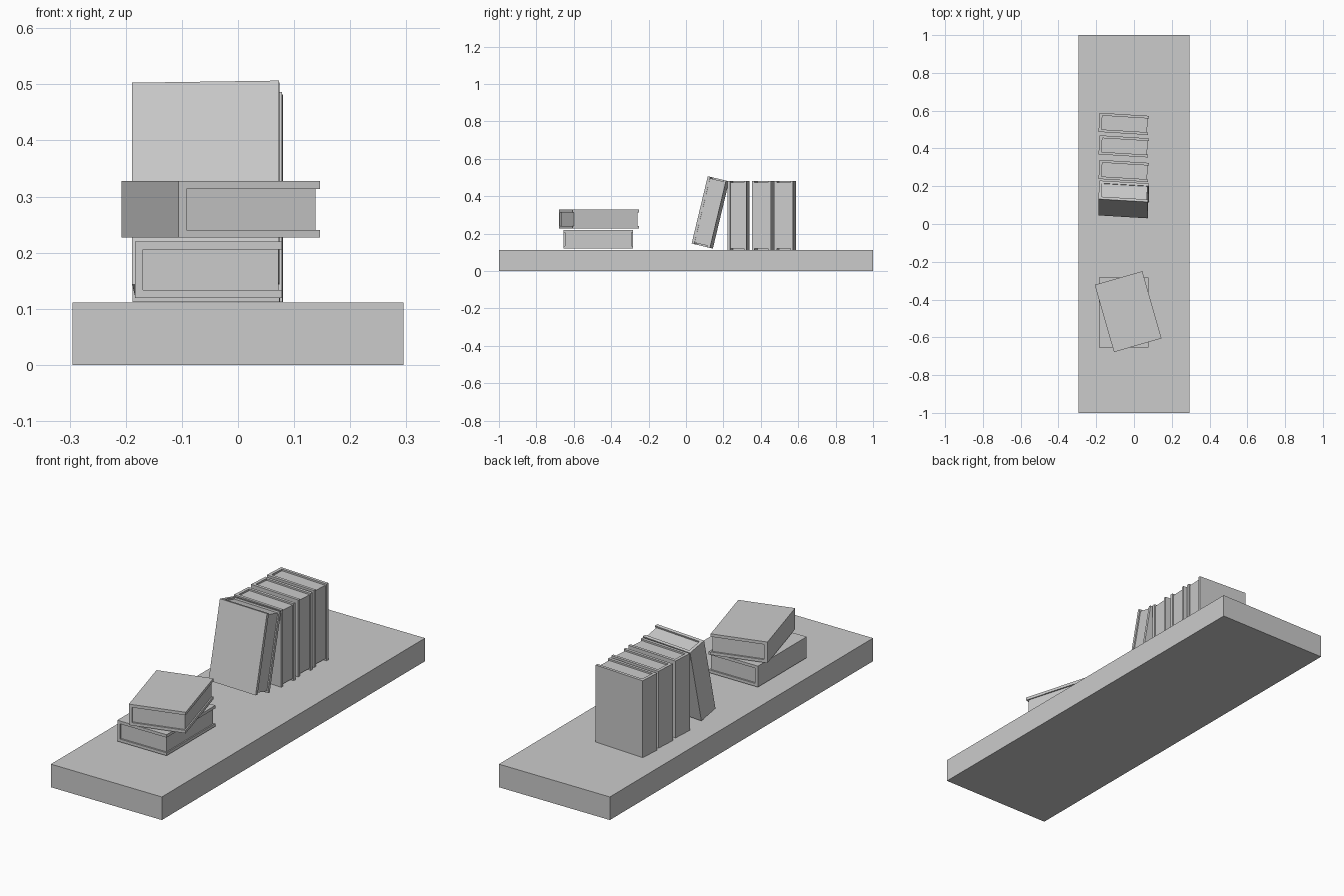
import bpy, bmesh
from math import radians
from mathutils import Matrix, Vector

if "Cube" in bpy.data.objects:
    bpy.data.objects.remove(bpy.data.objects["Cube"])

W, H, T = 0.262, 0.37, 0.101     # book depth, height, thickness
COVER, SPINE, INSET = 0.014, 0.015, 0.008


def make_object(name, bm, matrix):
    bmesh.ops.recalc_face_normals(bm, faces=bm.faces)
    mesh = bpy.data.meshes.new(name)
    bm.to_mesh(mesh)
    bm.free()
    ob = bpy.data.objects.new(name, mesh)
    bpy.context.collection.objects.link(ob)
    ob.matrix_world = matrix
    return ob


def box(name, lo, hi, matrix=Matrix()):
    lo, hi = Vector(lo), Vector(hi)
    bm = bmesh.new()
    m = Matrix.Translation((lo + hi) / 2) @ Matrix.Diagonal((*(hi - lo), 1))
    bmesh.ops.create_cube(bm, size=1, matrix=m)
    return make_object(name, bm, matrix)


def book(name, matrix):
    # hard cover: U-shaped profile (spine at -x) extruded along the height
    w, h, t = W / 2, H / 2, T / 2
    profile = [(-w, -t), (w, -t), (w, -t + COVER), (-w + SPINE, -t + COVER),
               (-w + SPINE, t - COVER), (w, t - COVER), (w, t), (-w, t)]
    bm = bmesh.new()
    face = bm.faces.new([bm.verts.new((x, -h, z)) for x, z in profile])
    ext = bmesh.ops.extrude_face_region(bm, geom=[face], use_keep_orig=True)
    verts = [g for g in ext["geom"] if isinstance(g, bmesh.types.BMVert)]
    bmesh.ops.translate(bm, verts=verts, vec=(0, H, 0))
    make_object(name + "_cover", bm, matrix)
    # page block, slightly set back from the cover edges
    box(name + "_pages", (-w + SPINE, -h + INSET, -t + COVER),
        (w - 0.006, h - INSET, t - COVER), matrix)


def rot(angle, axis):
    return Matrix.Rotation(radians(angle), 4, axis)


# shelf board
box("shelf", (-0.295, -1, 0), (0.295, 1, 0.111))

# upright books, each turned slightly
stand = rot(-3.5, 'Z') @ rot(90, 'X')
for i, y in enumerate((0.281, 0.411, 0.530)):
    book(f"upright_book_{i + 1}", Matrix.Translation((-0.054, y, 0.297)) @ stand)

# book leaning against the row
book("leaning_book", Matrix.Translation((-0.055, 0.13, 0.313)) @ rot(-13.5, 'X') @ stand)

# two stacked books
book("lower_stacked_book", Matrix.Translation((-0.053, -0.469, 0.1695)))
book("upper_stacked_book", Matrix.Translation((-0.031, -0.464, 0.277)) @ rot(16, 'Z'))
